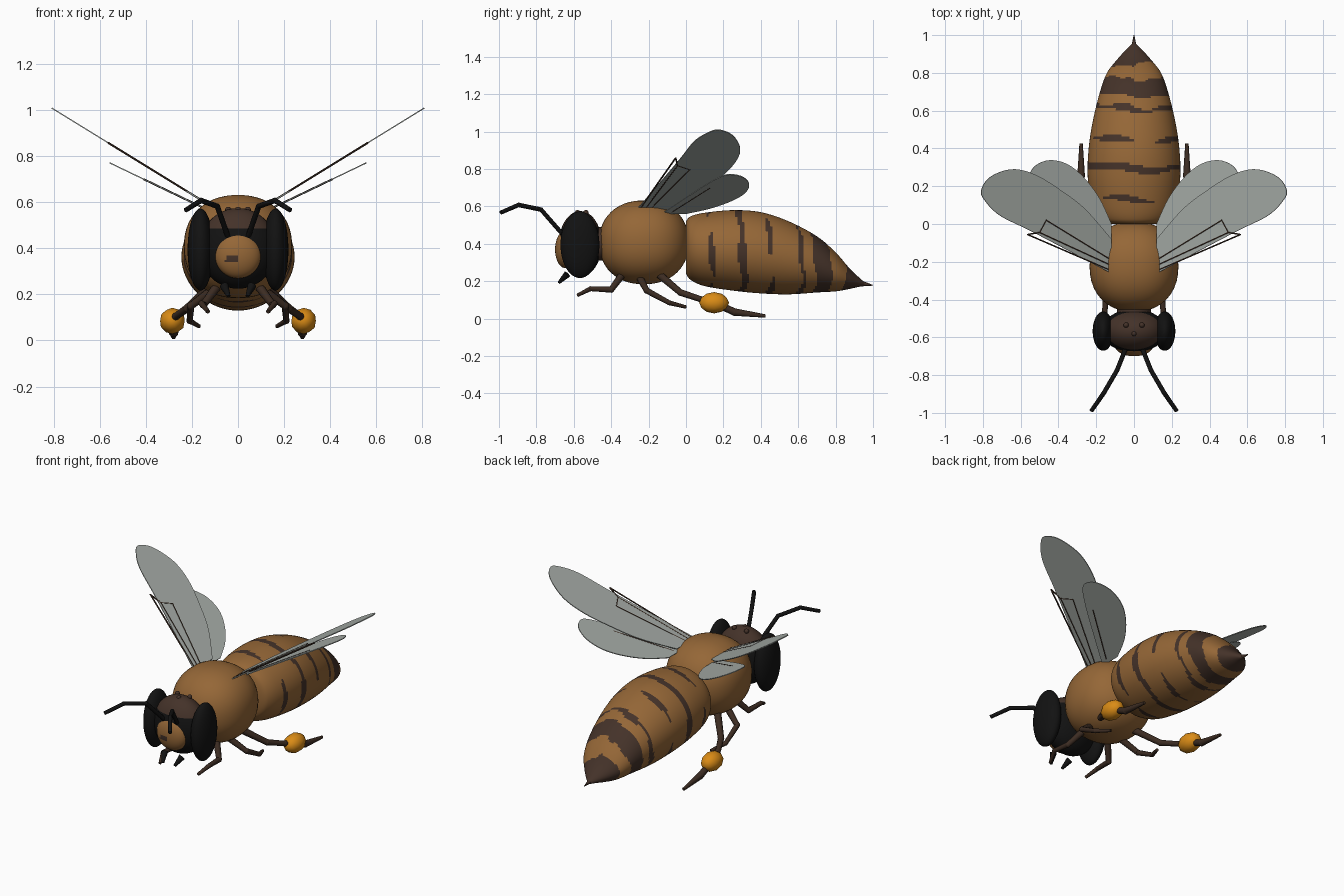
import bpy, bmesh, math
from mathutils import Vector, Matrix

if "Cube" in bpy.data.objects:
    bpy.data.objects.remove(bpy.data.objects["Cube"])


def mat(name, r, g, b):
    m = bpy.data.materials.new(name)
    m.diffuse_color = (r, g, b, 1)
    m.use_nodes = True
    m.node_tree.nodes["Principled BSDF"].inputs["Base Color"].default_value = m.diffuse_color
    return m


BROWN = mat("amber_brown", 0.30, 0.135, 0.038)
DARK = mat("dark_brown", 0.058, 0.032, 0.022)
LEG = mat("leg_brown", 0.045, 0.025, 0.016)
BLACK = mat("black", 0.006, 0.006, 0.006)
WING = mat("wing_grey", 0.38, 0.41, 0.385)
POLLEN = mat("pollen_orange", 0.70, 0.26, 0.008)


def finish(bm, name, mats, rule=None, smooth=True):
    bmesh.ops.recalc_face_normals(bm, faces=bm.faces)
    for f in bm.faces:
        f.smooth = smooth
        if rule:
            f.material_index = rule(f.calc_center_median())
    me = bpy.data.meshes.new(name)
    bm.to_mesh(me)
    bm.free()
    for m in mats:
        me.materials.append(m)
    ob = bpy.data.objects.new(name, me)
    bpy.context.collection.objects.link(ob)
    return ob


def ellipsoid(name, c, r, mats, rule=None, power=2.0, seg=32, rings=24):
    bm = bmesh.new()
    bmesh.ops.create_uvsphere(bm, u_segments=seg, v_segments=rings, radius=1)
    for v in bm.verts:
        k = sum(abs(q) ** power for q in v.co) ** (-1 / power)
        v.co = Vector([c[i] + r[i] * v.co[i] * k for i in range(3)])
    return finish(bm, name, mats, rule)


def limb(name, pts, radii, m, seg=8):
    """Jointed limb: tapered segments with a small ball at each joint."""
    bm = bmesh.new()
    pts = [Vector(p) for p in pts]
    for i, (a, b) in enumerate(zip(pts, pts[1:])):
        d = b - a
        M = Matrix.Translation((a + b) / 2) @ d.to_track_quat('Z', 'Y').to_matrix().to_4x4()
        bmesh.ops.create_cone(bm, cap_ends=True, segments=seg, radius1=radii[i],
                              radius2=radii[i + 1], depth=d.length, matrix=M)
        if i:
            bmesh.ops.create_uvsphere(bm, u_segments=seg, v_segments=6, radius=radii[i] * 1.05,
                                      matrix=Matrix.Translation(a))
    ob = finish(bm, name, [m])
    ob.data.set_sharp_from_angle(angle=math.radians(50))
    return ob


def spline(pts, t):
    """Catmull-Rom value at t (0..len-1) through tuples."""
    i = min(int(t), len(pts) - 2)
    u = t - i
    p = [Vector(pts[max(0, min(len(pts) - 1, i + k))]) for k in (-1, 0, 1, 2)]
    return 0.5 * (2 * p[1] + (p[2] - p[0]) * u + (2 * p[0] - 5 * p[1] + 4 * p[2] - p[3]) * u * u
                  + (3 * p[1] - p[0] - 3 * p[2] + p[3]) * u ** 3)


# Abdomen: lofted rings (y, centre z, half width, half height)
RINGS = [(0, .38, .14, .14), (.025, .377, .19, .17), (.1, .37, .225, .196), (.25, .365, .245, .215),
         (.4, .352, .24, .217), (.55, .325, .217, .195), (.7, .29, .18, .15), (.8, .25, .143, .104),
         (.87, .216, .09, .058), (.92, .197, .045, .028), (.955, .184, .01, .01)]
# Stripes: (y, half width, break-up amount, phase)
STRIPES = [(.135, .018, 1.0, .5), (.30, .022, .35, 0), (.45, .018, 1.1, 2.2),
           (.615, .019, .7, 1.1), (.725, .046, .1, 0)]


def stripe(c):
    th = math.atan2(c.x, c.z - .32)
    y = c.y + .012 * math.sin(2 * th + .6) + .006 * math.sin(5 * th)
    if y > .84:
        return 1
    for y0, w, brk, ph in STRIPES:
        if abs(y - y0) < w * (1 - brk * (.5 - .5 * math.cos(4 * th + ph))):
            return 1
    return 0


bm = bmesh.new()
N, STEPS = 64, 120
loops = []
for s in range(STEPS + 1):
    y, zc, rx, rz = spline(RINGS, s / STEPS * (len(RINGS) - 1))
    loops.append([bm.verts.new((rx * math.sin(2 * math.pi * k / N), y, zc + rz * math.cos(2 * math.pi * k / N)))
                  for k in range(N)])
for a, b in zip(loops, loops[1:]):
    for k in range(N):
        bm.faces.new((a[k], a[(k + 1) % N], b[(k + 1) % N], b[k]))
bm.faces.new(loops[0])
bm.faces.new(loops[-1])
finish(bm, "abdomen", [BROWN, DARK], stripe)
limb("sting", [(0, .93, .19), (0, 1.0, .178)], [.016, .002], DARK)

# Thorax and neck
ellipsoid("thorax", (0, -.225, .408), (.235, .24, .224), [BROWN], power=2.2, seg=40, rings=28)
limb("neck", [(0, -.50, .40), (0, -.40, .40)], [.09, .09], DARK, 16)

# Head with dark crown, black lower half, brown face, simple eyes
ellipsoid("head", (0, -.565, .4), (.17, .115, .175), [BLACK, DARK],
          lambda c: 1 if c.z > .49 else 0)
ellipsoid("face", (0, -.645, .37), (.1, .055, .1), [BROWN, DARK],
          lambda c: 1 if c.y < -.67 and abs(c.x + .028) < .026 and abs(c.z - .358) < .015 else 0, seg=48, rings=32)
for i, (x, y) in enumerate([(-.042, -.535), (.042, -.535), (0, -.58)]):
    ellipsoid(f"simple_eye_{i + 1}", (x, y, .567), (.014, .014, .014), [DARK], seg=12, rings=8)

# Wing outlines (distance from centre, y) and planes z = z0 + slope * |x|
FORE = [(.12, -.262), (.33, -.15), (.55, -.035), (.71, .045), (.79, .125), (.808, .18), (.76, .25), (.645, .29),
        (.525, .262), (.39, .18), (.26, .08), (.12, -.08)]
HIND = [(.12, -.13), (.3, .0), (.46, .12), (.545, .2), (.555, .255), (.52, .31), (.445, .338), (.35, .315),
        (.26, .24), (.18, .13), (.12, .0)]
FORE_VEINS = [[(.565, -.055), (.13, -.243)], [(.50, -.045), (.465, .02), (.13, -.185)],
              [(.56, -.055), (.50, -.045), (.13, -.215)]]
HIND_VEINS = [[(.14, -.075), (.41, .13)]]


def wing(name, outline, veins, z0, slope, s):
    n = 60
    bm = bmesh.new()
    vs = []
    for k in range(n + 1):
        x, y = spline(outline, k / n * (len(outline) - 1))
        vs.append(bm.verts.new((s * x, y, z0 + slope * x)))
    bm.faces.new(vs)
    ob = finish(bm, name, [WING], smooth=False)
    mod = ob.modifiers.new("thickness", 'SOLIDIFY')
    mod.thickness, mod.offset = .005, 0
    for i, v in enumerate(veins):
        limb(f"{name}_vein_{i + 1}", [(s * x, y, z0 + slope * x) for x, y in v], [.0045] * len(v), LEG, 6)


# Paired parts
for side, s in (("left", 1), ("right", -1)):
    def P(pts):
        return [(s * x, y, z) for x, y, z in pts]

    ellipsoid(f"{side}_eye", (s * .163, -.567, .395), (.056, .104, .178), [BLACK])
    limb(f"{side}_antenna", P([(.04, -.65, .44), (.09, -.775, .583), (.16, -.895, .608), (.226, -.99, .567)]),
         [.012, .012, .012, .011], BLACK)
    limb(f"{side}_mandible", P([(.06, -.635, .238), (.04, -.68, .192)]), [.02, .008], BLACK)
    wing(f"{side}_forewing", FORE, FORE_VEINS, .512, .615, s)
    wing(f"{side}_hindwing", HIND, HIND_VEINS, .504, .48, s)
    limb(f"{side}_front_leg", P([(.08, -.33, .25), (.15, -.40, .155), (.158, -.51, .16), (.13, -.58, .125)]),
         [.021, .016, .013, .009], LEG)
    limb(f"{side}_middle_leg", P([(.09, -.255, .235), (.205, -.21, .15), (.21, -.09, .085), (.17, 0, .062)]),
         [.021, .016, .013, .009], LEG)
    limb(f"{side}_hind_leg", P([(.1, -.16, .25), (.22, -.03, .14), (.27, .075, .105), (.285, .15, .085),
                                (.28, .26, .035), (.28, .425, .014)]),
         [.022, .018, .016, .018, .02, .009], LEG)
    # Pollen ball carried on the hind leg
    bm = bmesh.new()
    bmesh.ops.create_icosphere(bm, subdivisions=2, radius=1)
    for v in bm.verts:
        v.co = (s * .285 + .056 * v.co.x, .15 + .08 * v.co.y, .085 + .057 * v.co.z)
    finish(bm, f"{side}_pollen_ball", [POLLEN])
